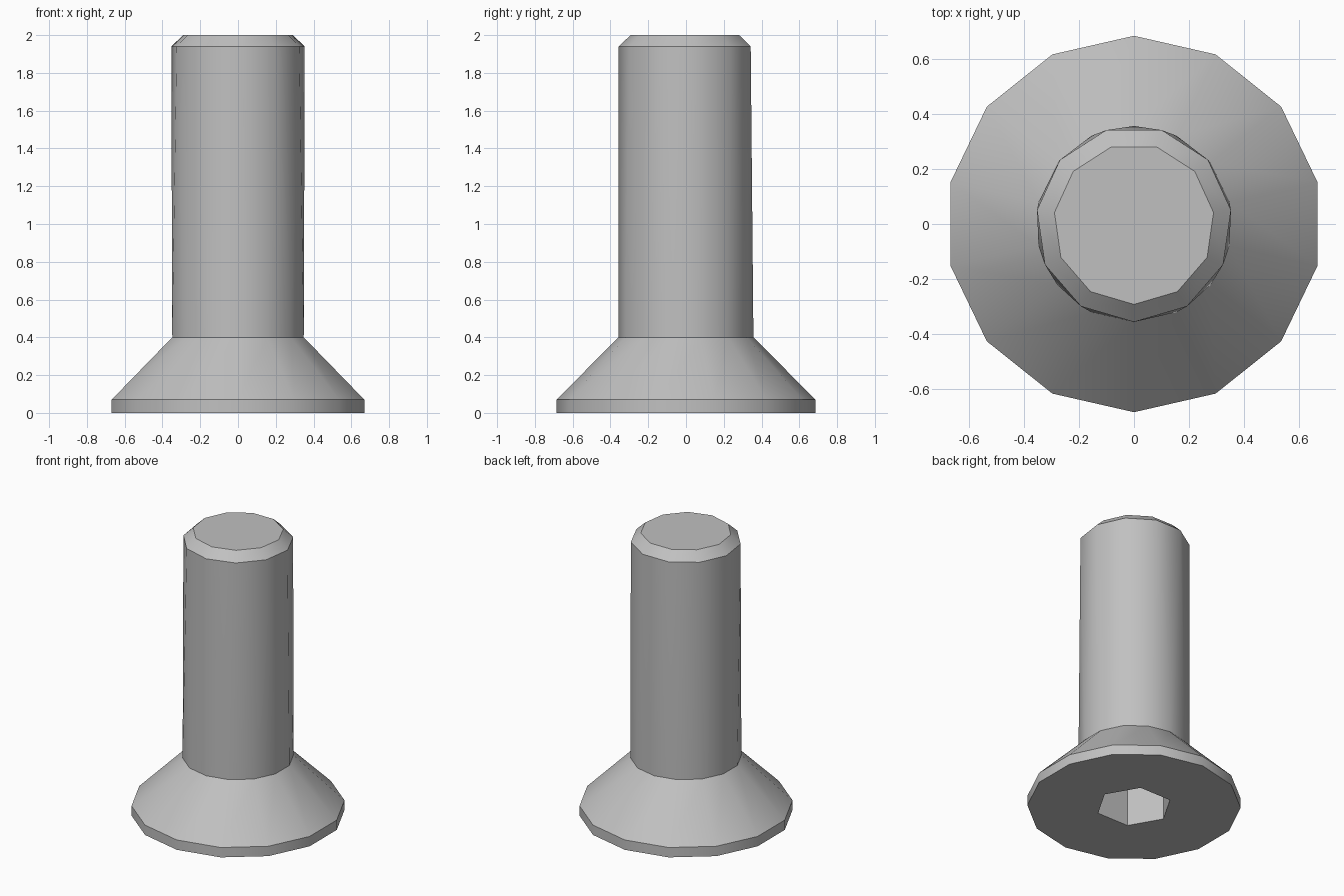
import bpy, bmesh, math

cube = bpy.data.objects.get("Cube")
if cube:
    bpy.data.objects.remove(cube, do_unlink=True)

steel = bpy.data.materials.new("steel_grey")
steel.use_nodes = True
colour = (0.53, 0.53, 0.53, 1.0)
steel.diffuse_color = colour
steel.node_tree.nodes["Principled BSDF"].inputs["Base Color"].default_value = colour

bm = bmesh.new()


def ring(sides, radius, z, start=-90):
    """Regular polygon of vertices, counter-clockwise from the start angle."""
    angles = [math.radians(start) + math.tau * i / sides for i in range(sides)]
    return [bm.verts.new((radius * math.cos(a), radius * math.sin(a), z)) for a in angles]


def skin(a, b):
    """Join two rings: quads when the counts match, else zipped triangles."""
    n, m = len(a), len(b)
    if n == m:
        for i in range(n):
            bm.faces.new((a[i], a[(i + 1) % n], b[(i + 1) % n], b[i]))
        return
    i = j = 0
    while i < n or j < m:
        if j == m or (i < n and (i + 1) / n <= (j + 1) / m):
            bm.faces.new((a[i % n], a[(i + 1) % n], b[j % m]))
            i += 1
        else:
            bm.faces.new((a[i % n], b[(j + 1) % m], b[j % m]))
            j += 1


# Rings from the hex socket floor, out over the head and up the shaft
rings = [
    ring(6, 0.246, 0.30, -60),   # socket floor
    ring(6, 0.246, 0.0, -60),    # socket mouth
    ring(14, 0.686, 0.0),        # head rim
    ring(14, 0.686, 0.07),
    ring(14, 0.357, 0.40),       # neck below the shaft
    ring(11, 0.357, 1.94),       # shaft end
    ring(11, 0.293, 2.0),        # chamfered tip
]
for lower, upper in zip(rings, rings[1:]):
    skin(lower, upper)
bm.faces.new(rings[0])
bm.faces.new(rings[-1])
bmesh.ops.recalc_face_normals(bm, faces=bm.faces)

mesh = bpy.data.meshes.new("countersunk_screw")
bm.to_mesh(mesh)
bm.free()
mesh.materials.append(steel)
screw = bpy.data.objects.new("countersunk_screw", mesh)
bpy.context.collection.objects.link(screw)

# Smooth round walls, crisp rims
bpy.ops.object.select_all(action="DESELECT")
screw.select_set(True)
bpy.context.view_layer.objects.active = screw
bpy.ops.object.shade_smooth_by_angle(angle=math.radians(35))
